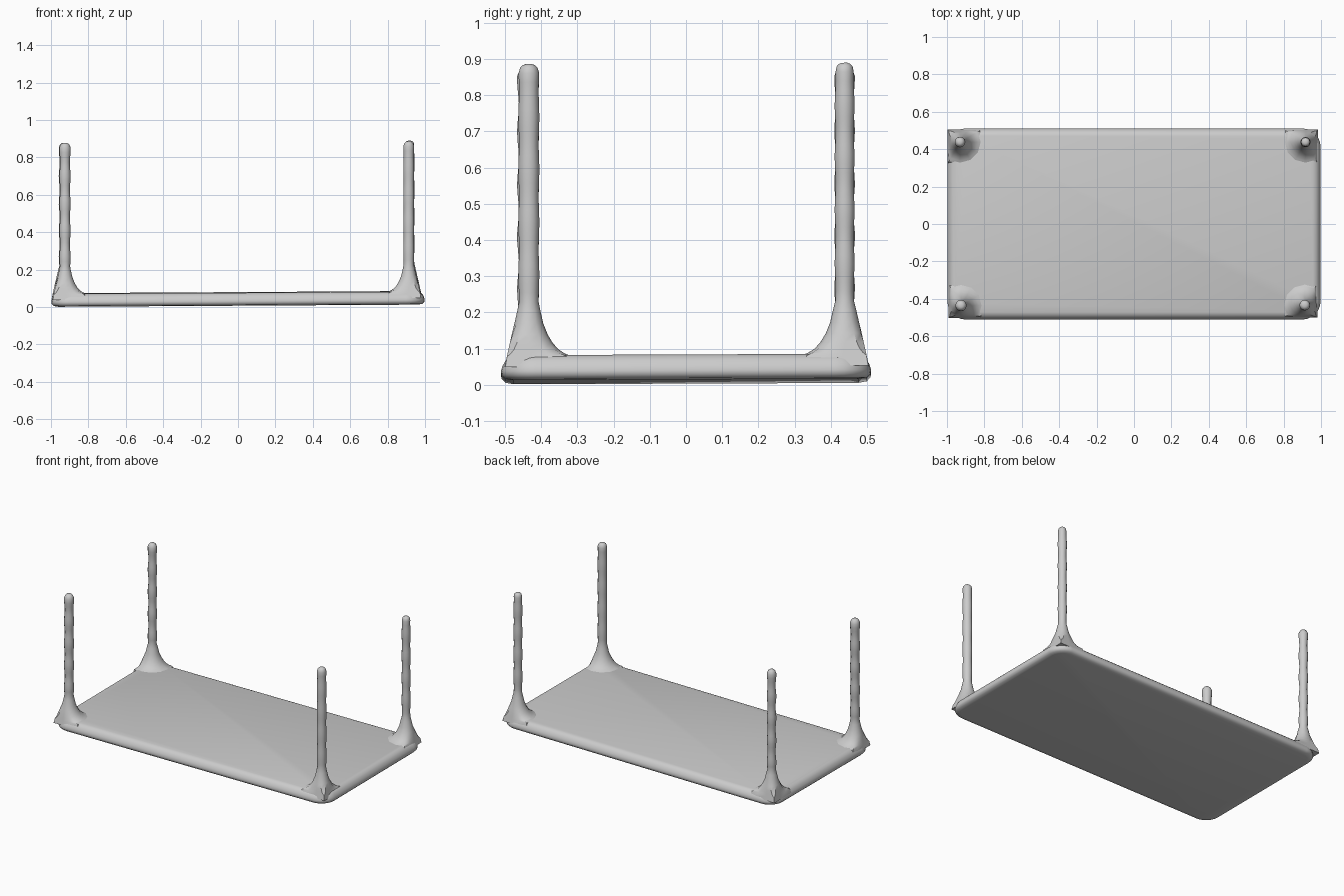
import bpy, bmesh, math

if "Cube" in bpy.data.objects:
    bpy.data.objects.remove(bpy.data.objects["Cube"])

grey = bpy.data.materials.new("plain grey")
grey.diffuse_color = (0.6, 0.6, 0.6, 1)
grey.use_nodes = True
grey.node_tree.nodes["Principled BSDF"].inputs["Base Color"].default_value = grey.diffuse_color


def lean(x, y, z):
    """The whole piece rises very slightly towards +x and +y."""
    return (x, y, z + 0.006 * x + 0.004 * y)


def loft(name, rings):
    """Skin a stack of equal closed rings and cap both ends."""
    bm = bmesh.new()
    loops = [[bm.verts.new(p) for p in ring] for ring in rings]
    n = len(loops[0])
    for a, b in zip(loops, loops[1:]):
        for i in range(n):
            j = (i + 1) % n
            bm.faces.new((a[i], a[j], b[j], b[i]))
    bm.faces.new(loops[0][::-1])
    bm.faces.new(loops[-1])
    bmesh.ops.recalc_face_normals(bm, faces=bm.faces)
    mesh = bpy.data.meshes.new(name)
    bm.to_mesh(mesh)
    bm.free()
    mesh.materials.append(grey)
    obj = bpy.data.objects.new(name, mesh)
    bpy.context.collection.objects.link(obj)
    bpy.ops.object.select_all(action='DESELECT')
    obj.select_set(True)
    bpy.context.view_layer.objects.active = obj
    bpy.ops.object.shade_smooth_by_angle(angle=math.radians(40))
    return obj


def rounded_rect(hx, hy, r, z, steps=6):
    pts = []
    for k, (sx, sy) in enumerate([(1, 1), (-1, 1), (-1, -1), (1, -1)]):
        for i in range(steps + 1):
            a = math.pi / 2 * (k + i / steps)
            pts.append(lean(sx * (hx - r) + r * math.cos(a),
                            sy * (hy - r) + r * math.sin(a), z))
    return pts


# Table top lying face down, with a soft rounded rim
rim = [(0.035, 0.009), (0.012, 0.013), (0.002, 0.023), (0, 0.034),
       (0.004, 0.048), (0.012, 0.062), (0.024, 0.073), (0.04, 0.078)]
loft("table_top", [rounded_rect(0.998 - d, 0.511 - d, 0.1 - d, z) for d, z in rim])

# Flared foot of each leg: (height, radius)
FLARE = [(0.045, 0.13), (0.074, 0.12), (0.082, 0.1), (0.093, 0.083), (0.11, 0.067),
         (0.135, 0.052), (0.165, 0.04), (0.2, 0.032)]


def leg(name, cx, cy, top, wave, radius, phase):
    sx, sy = math.copysign(1, cx), math.copysign(1, cy)
    profile = list(FLARE)
    # Wavy shaft, then a blunt rounded tip
    steps = 26
    for i in range(1, steps + 1):
        z = 0.2 + (top - 0.225) * i / steps
        profile.append((z, radius + wave * math.cos(2 * math.pi * (z - phase) / 0.145)))
    profile += [(top - 0.01, radius * 0.85), (top - 0.003, radius * 0.6), (top, radius * 0.3)]
    rings = []
    for z, r in profile:
        # The flare is cut short on the sides facing the table edge
        limit = 0.033 + max(0, 0.2 - z) * 0.22
        ring = []
        for i in range(12):
            a = 2 * math.pi * i / 12
            dx = sx * min(sx * r * math.cos(a), limit)
            dy = sy * min(sy * r * math.sin(a), limit)
            ring.append(lean(cx + dx, cy + dy, z))
        rings.append(ring)
    loft(name, rings)


leg("front_left_leg", -0.925, -0.436, 0.885, 0.0025, 0.028, 0.27)
leg("front_right_leg", 0.913, -0.434, 0.882, 0.001, 0.028, 0.30)
leg("back_left_leg", -0.93, 0.438, 0.882, 0.0025, 0.026, 0.27)
leg("back_right_leg", 0.917, 0.438, 0.882, 0.0015, 0.026, 0.33)
